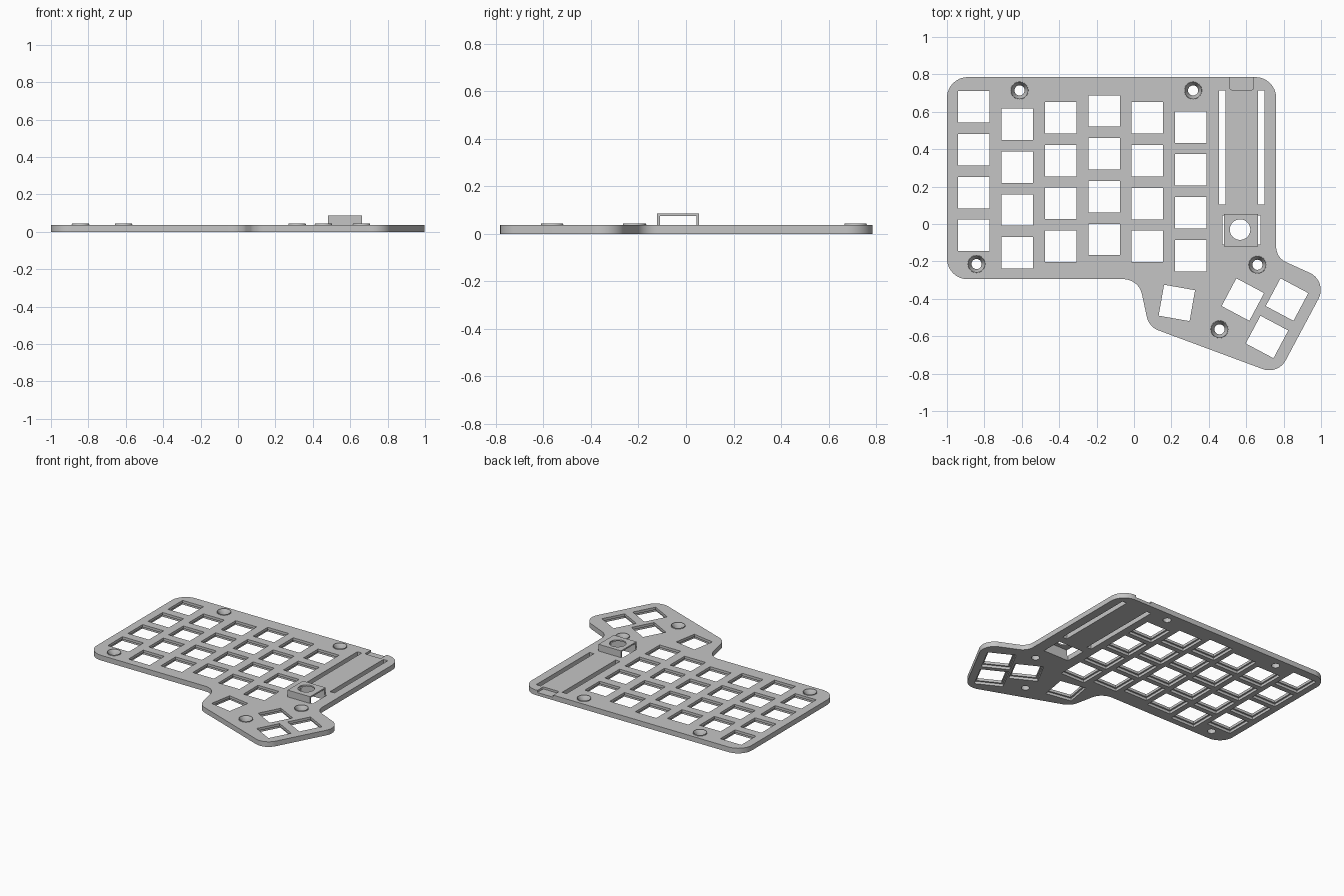
import bpy, bmesh, math
from mathutils import Vector, Matrix

if "Cube" in bpy.data.objects:
    bpy.data.objects.remove(bpy.data.objects["Cube"])

T = 0.037       # plate thickness
KEY = 0.168     # key opening
PITCH = 0.229   # key spacing

grey = bpy.data.materials.new("plate_grey")
grey.use_nodes = True
grey.diffuse_color = (0.56, 0.56, 0.56, 1)
grey.node_tree.nodes["Principled BSDF"].inputs["Base Color"].default_value = (0.56, 0.56, 0.56, 1)


def finish(name, bm):
    bmesh.ops.recalc_face_normals(bm, faces=bm.faces)
    mesh = bpy.data.meshes.new(name)
    bm.to_mesh(mesh)
    bm.free()
    mesh.materials.append(grey)
    ob = bpy.data.objects.new(name, mesh)
    bpy.context.collection.objects.link(ob)
    return ob


def rounded(corners, steps=10):
    """Fillet each (x, y, radius) corner of a polygon."""
    out = []
    for i, (x, y, r) in enumerate(corners):
        p = Vector((x, y))
        if not r:
            out.append(p)
            continue
        a = (Vector(corners[i - 1][:2]) - p).normalized()
        b = (Vector(corners[(i + 1) % len(corners)][:2]) - p).normalized()
        half = a.angle(b) / 2
        c = p + (a + b).normalized() * r / math.sin(half)
        start = p + a * r / math.tan(half) - c
        end = p + b * r / math.tan(half) - c
        for k in range(steps + 1):
            out.append(c + start.lerp(end, k / steps).normalized() * r)
    return out


def prism(bm, points, z0, z1):
    low = [bm.verts.new((p[0], p[1], z0)) for p in points]
    high = [bm.verts.new((p[0], p[1], z1)) for p in points]
    bm.faces.new(low[::-1])
    bm.faces.new(high)
    for i in range(len(points)):
        bm.faces.new((low[i - 1], low[i], high[i], high[i - 1]))


def box(bm, x0, x1, y0, y1, z0, z1):
    prism(bm, [(x0, y0), (x1, y0), (x1, y1), (x0, y1)], z0, z1)


def cone(bm, x, y, z0, z1, r0, r1):
    bmesh.ops.create_cone(bm, cap_ends=True, segments=32, radius1=r0, radius2=r1, depth=z1 - z0,
                          matrix=Matrix.Translation((x, y, (z0 + z1) / 2)))


def square(bm, x, y, angle, size, z0, z1):
    rot = Matrix.Rotation(math.radians(angle), 2)
    h = size / 2
    prism(bm, [Vector((x, y)) + rot @ Vector(c) for c in ((-h, -h), (h, -h), (h, h), (-h, h))], z0, z1)


def combine(ob, bm, operation):
    """Apply a boolean and discard its helper."""
    helper = finish("helper", bm)
    mod = ob.modifiers.new("combine", 'BOOLEAN')
    mod.operation = operation
    mod.solver = 'EXACT'
    mod.object = helper
    bpy.context.view_layer.objects.active = ob
    bpy.ops.object.modifier_apply(modifier=mod.name)
    bpy.data.objects.remove(helper)


def smooth(ob):
    bpy.ops.object.select_all(action='DESELECT')
    ob.select_set(True)
    bpy.context.view_layer.objects.active = ob
    bpy.ops.object.shade_smooth_by_angle(angle=math.radians(30))


# Plate outline
outline = [(-1, 0.785, 0.11), (-1, -0.295, 0.11), (0.025, -0.295, 0.1), (0.08, -0.55, 0.1),
           (0.77, -0.806, 0.1), (1.037, -0.305, 0.1), (0.76, -0.18, 0.09), (0.76, 0.785, 0.11)]
bm = bmesh.new()
prism(bm, rounded(outline), 0, T)
plate = finish("switch_plate", bm)

# Raised screw bosses
screws = [(-0.612, 0.714), (0.316, 0.714), (-0.842, -0.214), (0.66, -0.218), (0.457, -0.563)]
bm = bmesh.new()
for x, y in screws:
    cone(bm, x, y, T / 2, 0.043, 0.05, 0.046)
combine(plate, bm, 'UNION')

# Key openings: staggered columns, then the angled thumb cluster
columns = [(-0.856, 0.626), (-0.625, 0.533), (-0.391, 0.568), (-0.16, 0.604), (0.07, 0.567), (0.304, 0.518)]
keys = [(x, top - row * PITCH, 0) for x, top in columns for row in range(4)]
keys += [(0.229, -0.422, -10), (0.582, -0.404, -28), (0.818, -0.404, -28), (0.711, -0.604, -28)]
bm = bmesh.new()
for x, y, angle in keys:
    square(bm, x, y, angle, KEY, -0.05, 0.1)
combine(plate, bm, 'DIFFERENCE')

# Wider clip recesses on the underside
bm = bmesh.new()
for x, y, angle in keys:
    square(bm, x, y, angle, KEY + 0.024, -0.05, T / 2)
combine(plate, bm, 'DIFFERENCE')

# Pin slots, window under the bridge, and connector notch
bm = bmesh.new()
for x in (0.455, 0.663):
    box(bm, x, x + 0.035, 0.105, 0.715, -0.05, 0.1)
box(bm, 0.473, 0.677, -0.11, 0.045, -0.05, 0.1)
prism(bm, rounded([(0.513, 0.717, 0.012), (0.64, 0.717, 0.012), (0.64, 0.9, 0), (0.513, 0.9, 0)]),
      0.022, 0.1)
combine(plate, bm, 'DIFFERENCE')

# Screw holes and countersinks
bm = bmesh.new()
for x, y in screws:
    cone(bm, x, y, -0.05, 0.1, 0.027, 0.027)
combine(plate, bm, 'DIFFERENCE')
bm = bmesh.new()
for x, y in screws:
    cone(bm, x, y, 0.01, 0.0435, 0.0265, 0.045)
combine(plate, bm, 'DIFFERENCE')
smooth(plate)

# Bridge, open from side to side, with a round hole in its top
bm = bmesh.new()
box(bm, 0.482, 0.662, -0.121, 0.054, T, 0.086)
bridge = finish("encoder_bridge", bm)
bm = bmesh.new()
box(bm, 0.4, 0.8, -0.11, 0.045, 0, 0.076)
combine(bridge, bm, 'DIFFERENCE')
bm = bmesh.new()
cone(bm, 0.567, -0.03, 0.05, 0.1, 0.055, 0.055)
combine(bridge, bm, 'DIFFERENCE')
smooth(bridge)
